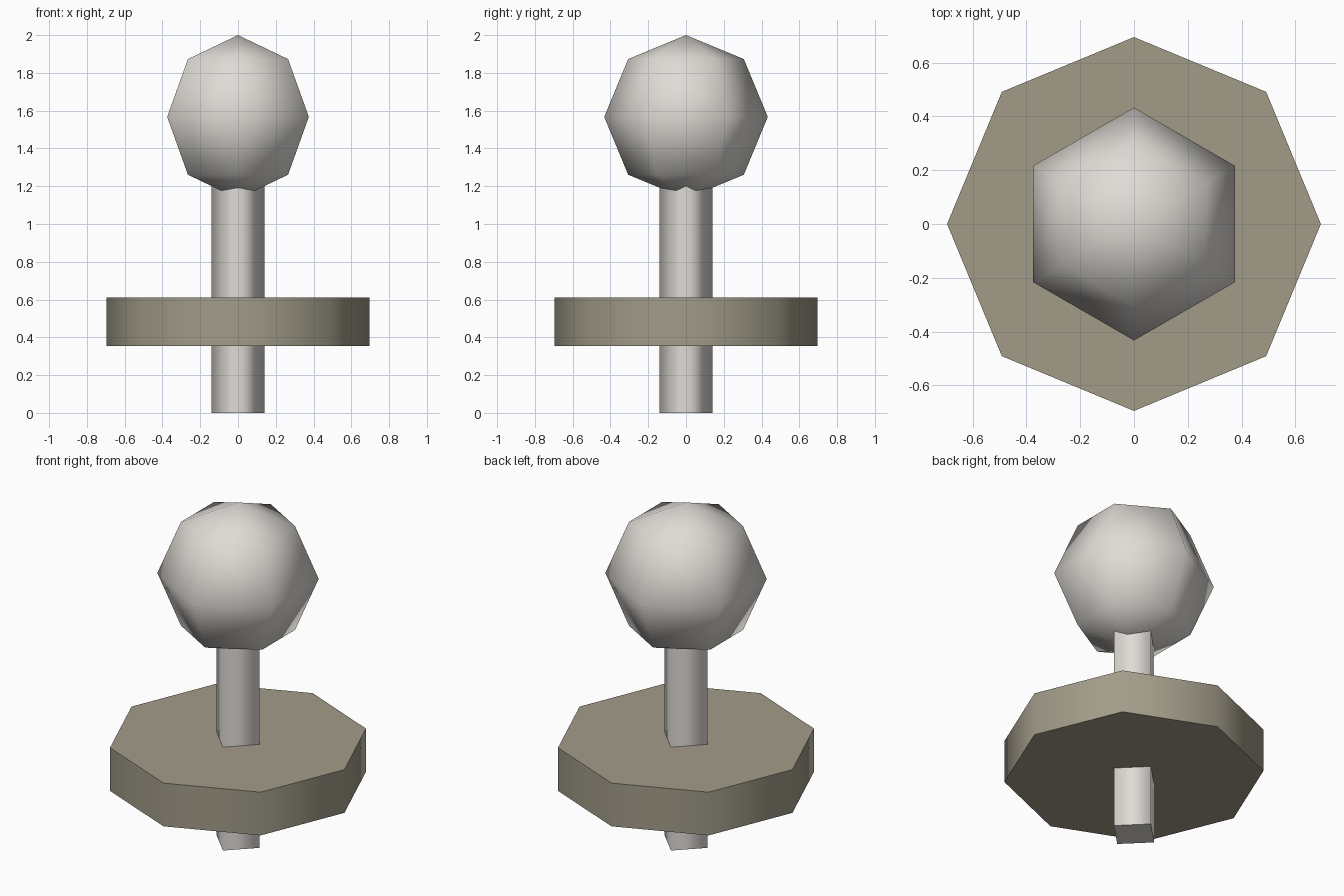
import bpy, bmesh, math

if "Cube" in bpy.data.objects:
    bpy.data.objects.remove(bpy.data.objects["Cube"])


def material(name, rgb):
    m = bpy.data.materials.new(name)
    m.diffuse_color = (*rgb, 1)
    m.use_nodes = True
    m.node_tree.nodes["Principled BSDF"].inputs["Base Color"].default_value = m.diffuse_color
    return m


pale = material("pale grey", (0.74, 0.71, 0.67))
olive = material("olive grey", (0.36, 0.33, 0.25))


def finish(bm, name, mat):
    mesh = bpy.data.meshes.new(name)
    bm.normal_update()
    bm.to_mesh(mesh)
    bm.free()
    mesh.materials.append(mat)
    ob = bpy.data.objects.new(name, mesh)
    bpy.context.collection.objects.link(ob)
    return ob


def prism(name, sides, radius, z0, z1, mat):
    """Upright prism with corners on the axes, smooth walls and flat caps."""
    bm = bmesh.new()
    ring = [bm.verts.new((radius * math.cos(i * math.tau / sides),
                          radius * math.sin(i * math.tau / sides), z0))
            for i in range(sides)]
    base = bm.faces.new(ring)
    top = bmesh.ops.extrude_face_region(bm, geom=[base])["geom"]
    bmesh.ops.translate(bm, vec=(0, 0, z1 - z0),
                        verts=[v for v in top if isinstance(v, bmesh.types.BMVert)])
    bmesh.ops.recalc_face_normals(bm, faces=bm.faces)
    for f in bm.faces:
        f.smooth = abs(f.normal.z) < 0.5
    for e in bm.edges:
        e.smooth = abs(e.verts[0].co.z - e.verts[1].co.z) > 1e-4
    return finish(bm, name, mat)


# Post and collar disc
prism("post", 4, 0.14, 0.0, 1.57, pale)
prism("disc", 8, 0.695, 0.355, 0.61, olive)

# Low-poly knob
bm = bmesh.new()
bmesh.ops.create_uvsphere(bm, u_segments=6, v_segments=4, radius=0.433)
bmesh.ops.translate(bm, vec=(0, 0, 1.567), verts=bm.verts)
for f in bm.faces:
    f.smooth = True
finish(bm, "knob", pale)
